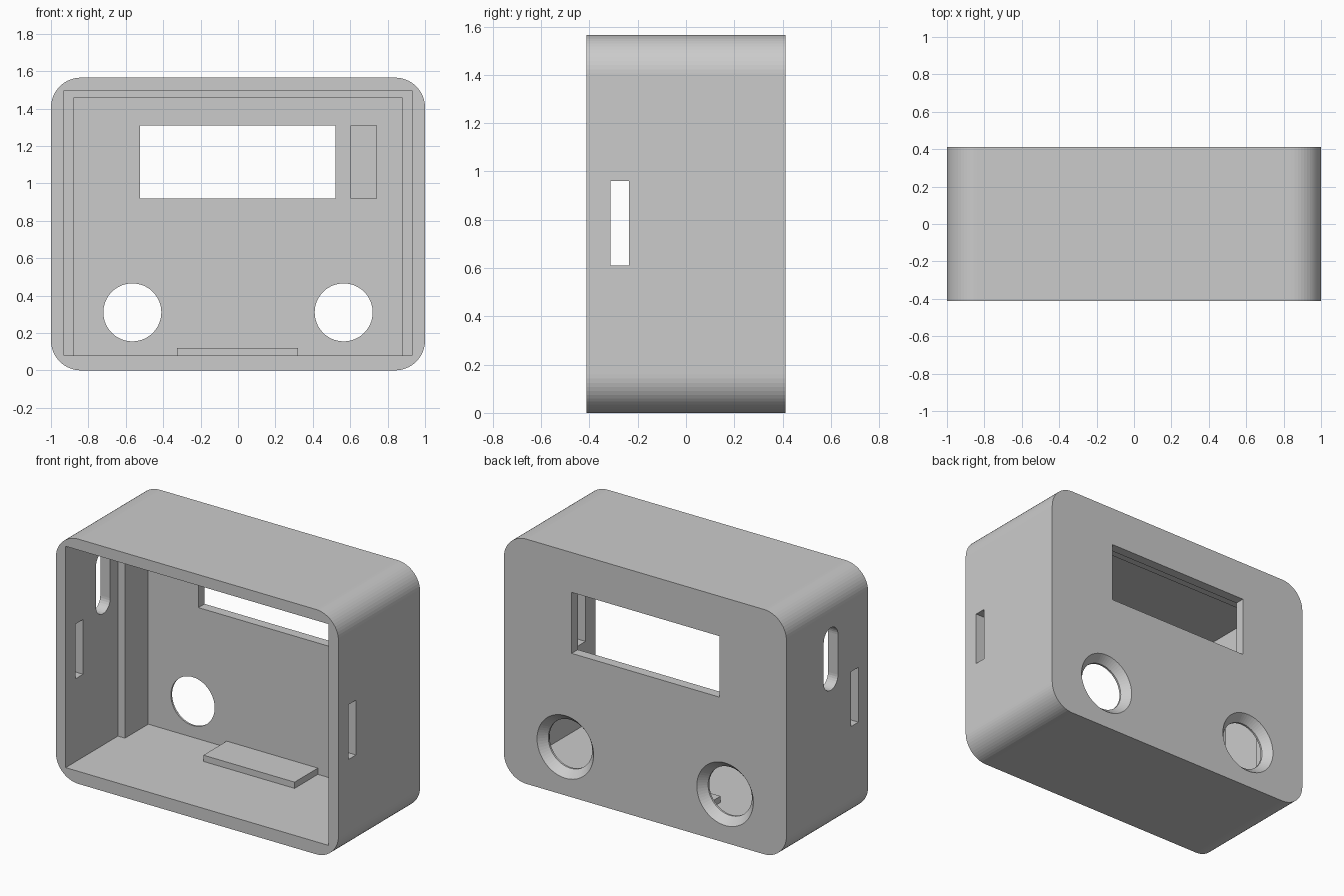
import bpy, bmesh, math

if "Cube" in bpy.data.objects:
    bpy.data.objects.remove(bpy.data.objects["Cube"])

H, D, R = 1.565, 0.4125, 0.16       # height, half depth, corner radius
INNER = 0.35                        # inner face of the back panel

grey = bpy.data.materials.new("plain grey")
grey.diffuse_color = (0.6, 0.6, 0.6, 1)
grey.use_nodes = True
grey.node_tree.nodes["Principled BSDF"].inputs["Base Color"].default_value = grey.diffuse_color


def make_object(name, bm):
    bmesh.ops.recalc_face_normals(bm, faces=bm.faces)
    mesh = bpy.data.meshes.new(name)
    bm.to_mesh(mesh)
    bm.free()
    mesh.materials.append(grey)
    obj = bpy.data.objects.new(name, mesh)
    bpy.context.collection.objects.link(obj)
    return obj


def loft(name, rings):
    """Closed solid through rings holding equal numbers of points."""
    bm = bmesh.new()
    loops = [[bm.verts.new(p) for p in ring] for ring in rings]
    n = len(loops[0])
    for a, b in zip(loops, loops[1:]):
        for i in range(n):
            j = (i + 1) % n
            bm.faces.new((a[i], a[j], b[j], b[i]))
    bm.faces.new(loops[0])
    bm.faces.new(loops[-1])
    return make_object(name, bm)


def box(name, x0, x1, y0, y1, z0, z1):
    return loft(name, [[(x0, y, z0), (x1, y, z0), (x1, y, z1), (x0, y, z1)]
                       for y in (y0, y1)])


def rounded(w, h, r, seg):
    """Rounded rectangle outline about the origin, w and h as half sizes."""
    pts = []
    for k, (sx, sy) in enumerate([(1, 1), (-1, 1), (-1, -1), (1, -1)]):
        for i in range(seg + 1):
            a = math.pi / 2 * (k + i / seg)
            pts.append((sx * (w - r) + r * math.cos(a),
                        sy * (h - r) + r * math.sin(a)))
    return pts


def circle(cx, y, cz, r, n=64):
    return [(cx + r * math.cos(2 * math.pi * i / n), y,
             cz + r * math.sin(2 * math.pi * i / n)) for i in range(n)]


# Outer case with rounded long edges
outline = rounded(1, H / 2, R, 14)
case = loft("case", [[(x, y, z + H / 2) for x, z in outline] for y in (-D, D)])

cutters = [
    # Open front, then the narrower rear cavity
    box("front_cavity", -0.93, 0.93, -0.6, 0.115, 0.08, 1.495),
    box("rear_cavity", -0.88, 0.88, -0.5, INNER, 0.08, 1.455),
    # Display window and the shallow pocket beside it
    box("display_window", -0.525, 0.52, 0.2, 0.6, 0.92, 1.31),
    box("pin_pocket", 0.605, 0.74, 0.2, INNER + 0.03, 0.92, 1.31),
    # Latch slots through both side walls
    box("latch_slots", -1.2, 1.2, -0.313, -0.237, 0.61, 0.96),
]

# Round-ended slot in the left wall
slot = rounded(0.072, 0.2, 0.0715, 8)
cutters.append(loft("cable_slot", [[(x, y - 0.035, z + 1.12) for y, z in slot]
                                   for x in (-1.2, -0.8)]))

# Countersunk button holes in the back panel
for side in (-1, 1):
    cutters.append(loft("button_hole", [
        circle(side * 0.565, y, 0.31, r)
        for y, r in ((0.2, 0.155), (D - 0.05, 0.155), (D, 0.2), (0.5, 0.2))]))

for c in cutters:
    c.hide_render = True
    mod = case.modifiers.new(c.name, 'BOOLEAN')
    mod.operation, mod.solver, mod.object = 'DIFFERENCE', 'EXACT', c

# Bake the cuts and drop the cutters
graph = bpy.context.evaluated_depsgraph_get()
baked = bpy.data.meshes.new_from_object(case.evaluated_get(graph))
case.modifiers.clear()
case.data = baked
for c in cutters:
    bpy.data.objects.remove(c)

# Support ledge on the floor against the back panel
box("support_ledge", -0.325, 0.32, 0.115, INNER, 0.08, 0.12)
